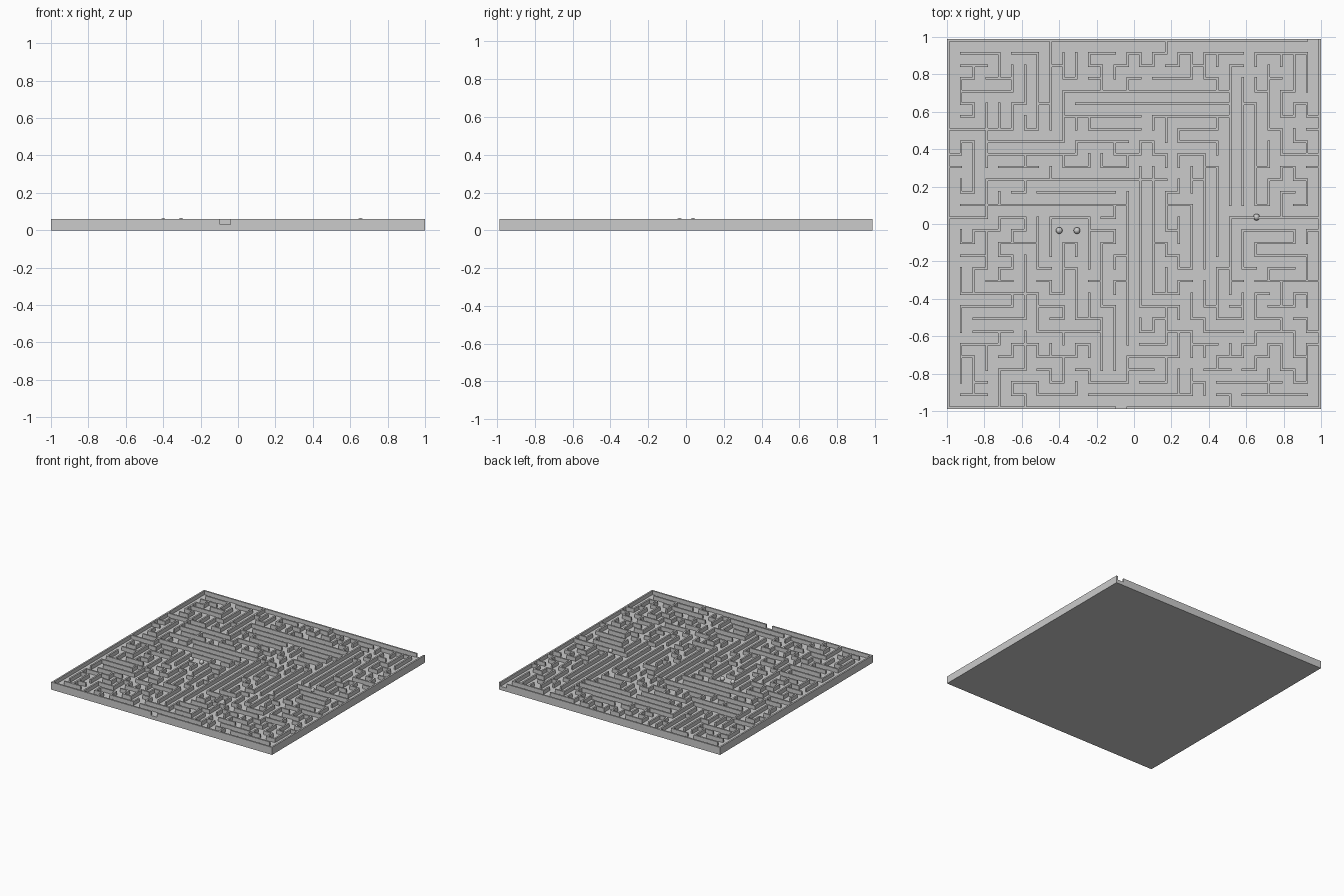
import bpy, bmesh, random

if "Cube" in bpy.data.objects:
    bpy.data.objects.remove(bpy.data.objects["Cube"])

N = 29                      # corridors per side
T = 0.013                   # wall thickness
FLOOR, TOP = 0.03, 0.061
HX, HY = 1.0, 0.988
PX, PY = (2 * HX - T) / N, (2 * HY - T) / N
random.seed(12)

# Main walls: start column, start row (from the back), then alternating
# column / row targets, beginning with a horizontal run
RUNS = [
    (1, 1, 4, 3, 3), (0, 7, 3, 5), (3, 8, 9, 4, 22), (10, 5, 22, 2),
    (9, 6, 15, 6), (16, 6, 22), (8, 0, 8, 7), (6, 2, 6, 5, 5, 7, 3, 10),
    (3, 9, 10, 8, 14), (0, 14, 3, 11, 8, 10), (7, 11, 17), (7, 12, 13),
    (1, 13, 14, 24), (8, 17, 8, 14, 11, 18), (15, 10, 15, 21, 17),
    (16, 10, 16, 20, 18), (24, 13, 24, 5, 23, 13), (22, 13, 22, 2, 23),
    (25, 2, 25, 7, 26, 9, 29), (21, 12, 21, 10, 20, 18),
    (7, 23, 7, 20, 1), (7, 23, 12, 26), (2, 22, 6, 17),
    (22, 20, 22, 14, 29), (19, 20, 19, 22, 20, 23, 23),
    (17, 21, 17, 23, 19, 24, 21), (3, 26, 3, 24, 1), (11, 28, 19, 26),
    (23, 28, 28),
]
POSTS = [(9, 15), (10, 15), (24, 14)]

edges, joined = set(), set()


def link(a, b):
    edges.add((min(a, b), max(a, b)))
    joined.update((a, b))


def run(path):
    p, horizontal = [path[0], path[1]], True
    for target in path[2:]:
        k = 0 if horizontal else 1
        while p[k] != target:
            q = p[:]
            q[k] += 1 if target > p[k] else -1
            link(tuple(p), tuple(q))
            p = q
        horizontal = not horizontal


# Outer frame with an entry at the front and an exit at the back corner
for k in range(N):
    link((0, k), (0, k + 1))
    link((N, k), (N, k + 1))
    if k != N - 1:
        link((k, 0), (k + 1, 0))
    if k != 13:
        link((k, N), (k + 1, N))
for r in RUNS:
    run(r)

# Remaining walls branch off the main ones until every junction is used
active = sorted(joined)
joined.update(POSTS)
random.shuffle(active)
while active:
    k = -1 if random.random() < 0.7 else random.randrange(len(active))
    x, y = active[k]
    free = [(x + dx, y + dy) for dx, dy in ((1, 0), (-1, 0), (0, 1), (0, -1))
            if 0 < x + dx < N and 0 < y + dy < N and (x + dx, y + dy) not in joined]
    if free:
        q = random.choice(free)
        link((x, y), q)
        active.append(q)
    else:
        active.pop(k)

# Raised tiles: even indices are wall lines, odd ones are corridors
M = 2 * N + 1
solid = {(2 * x, 2 * y) for x, y in joined if (x, y) not in POSTS}
solid |= {(a[0] + b[0], a[1] + b[1]) for a, b in edges}


def line(i, half, pitch):
    return -half + (i // 2) * pitch + (T if i % 2 else 0)


bm = bmesh.new()
cache = {}


def vert(i, j, z):
    if (i, j, z) not in cache:
        cache[i, j, z] = bm.verts.new((line(i, HX, PX), -line(j, HY, PY), z))
    return cache[i, j, z]


def height(i, j):
    if not (0 <= i < M and 0 <= j < M):
        return 0.0
    return TOP if (i, j) in solid else FLOOR


for i in range(M):
    for j in range(M):
        c = [(i, j), (i, j + 1), (i + 1, j + 1), (i + 1, j)]
        h = height(i, j)
        bm.faces.new([vert(*p, h) for p in c])
        bm.faces.new([vert(*p, 0.0) for p in reversed(c)])
        # Side faces step down to lower neighbours
        near = [(i - 1, j), (i, j + 1), (i + 1, j), (i, j - 1)]
        for k in range(4):
            levels = [z for z in (TOP, FLOOR, 0.0) if height(*near[k]) <= z <= h]
            for hi, lo in zip(levels, levels[1:]):
                a, b = c[k], c[(k + 1) % 4]
                bm.faces.new([vert(*b, hi), vert(*a, hi), vert(*a, lo), vert(*b, lo)])
bmesh.ops.recalc_face_normals(bm, faces=bm.faces)
mesh = bpy.data.meshes.new("maze_board")
bm.to_mesh(mesh)
bm.free()
board = bpy.data.objects.new("maze_board", mesh)
bpy.context.collection.objects.link(board)

# Three small balls lying in the corridors
for n, (x, y) in enumerate([(-0.40, -0.035), (-0.305, -0.035), (0.655, 0.037)]):
    bpy.ops.mesh.primitive_uv_sphere_add(segments=24, ring_count=12, radius=0.0175,
                                         location=(x, y, FLOOR + 0.0175))
    bpy.context.object.name = f"ball_{n + 1}"
    bpy.ops.object.shade_smooth()
